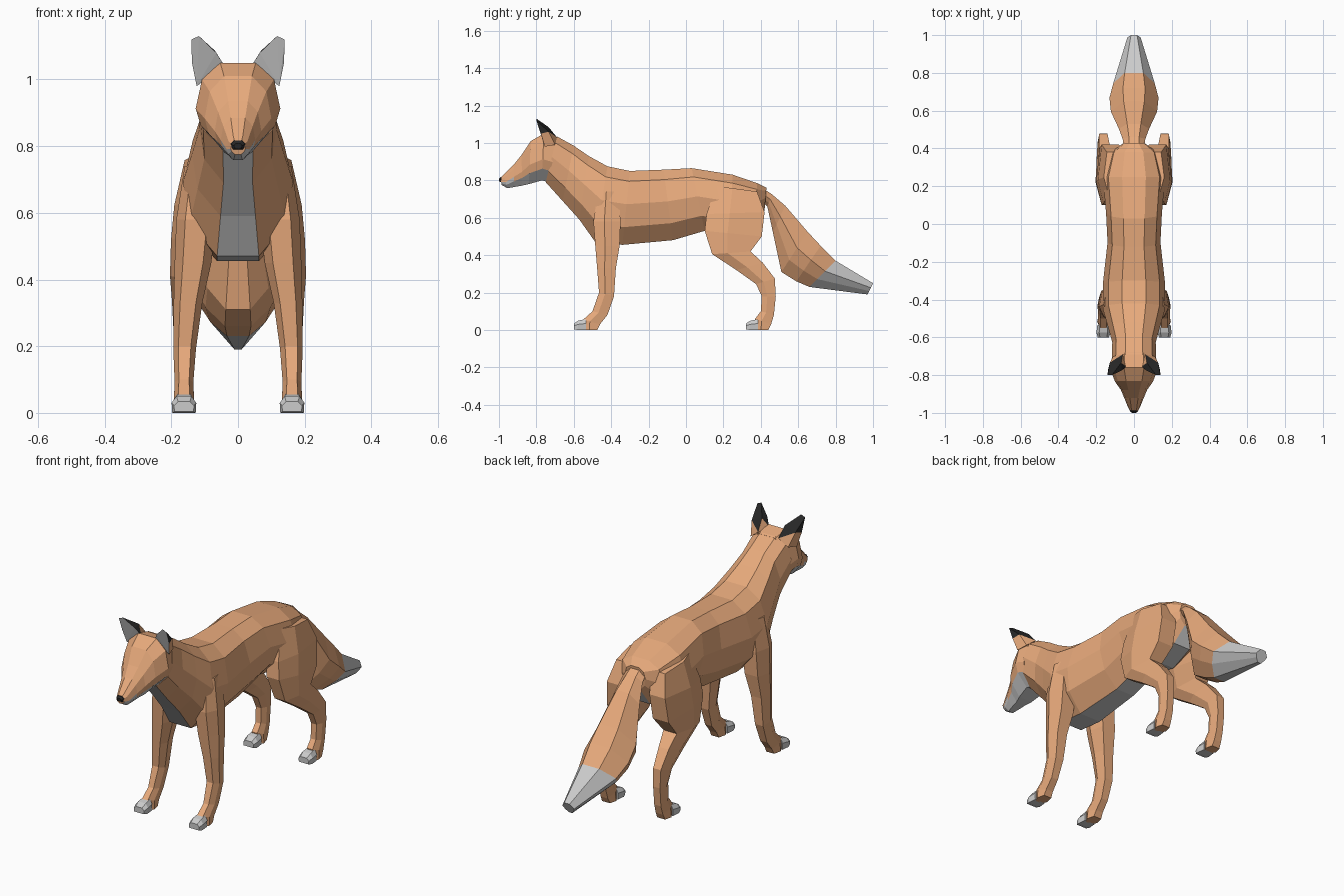
import bpy, bmesh


def material(name, rgb):
    m = bpy.data.materials.new(name)
    m.diffuse_color = (*rgb, 1)
    return m


MATS = [material("orange_fur", (0.8, 0.4, 0.2)),
        material("pale_fur", (0.8, 0.8, 0.8)),
        material("black", (0.02, 0.02, 0.02))]
ORANGE, PALE, BLACK = 0, 1, 2


def finish(name, bm, paint, mirror):
    bmesh.ops.recalc_face_normals(bm, faces=bm.faces)
    bm.normal_update()
    for f in bm.faces:
        f.material_index = paint(f)
    me = bpy.data.meshes.new(name)
    bm.to_mesh(me)
    bm.free()
    for m in MATS:
        me.materials.append(m)
    ob = bpy.data.objects.new(name, me)
    bpy.context.collection.objects.link(ob)
    if mirror:
        ob.modifiers.new("mirror", 'MIRROR')


def loft(name, rings, half, paint=lambda f: ORANGE, mirror=False):
    """Skin rings (y, z of one edge, y, z of the other edge, half width, centre x)."""
    section = half + [(-w, t) for w, t in reversed(half)]
    bm = bmesh.new()
    loops = []
    for ya, za, yb, zb, hw, cx in rings:
        loops.append([bm.verts.new((cx + w * hw, ya + (yb - ya) * t, za + (zb - za) * t))
                      for w, t in section])
    n = len(section)
    for a, b in zip(loops, loops[1:]):
        for i in range(n):
            bm.faces.new((a[i], a[(i + 1) % n], b[(i + 1) % n], b[i]))
    bm.faces.new(loops[0])
    bm.faces.new(loops[-1])
    finish(name, bm, paint, mirror)


def hull(name, points, paint, mirror=False):
    bm = bmesh.new()
    for p in points:
        bm.verts.new(p)
    bmesh.ops.convex_hull(bm, input=bm.verts)
    finish(name, bm, paint, mirror)


BODY = [(0.38, 0), (0.82, 0.14), (1, 0.45), (0.88, 0.76), (0.38, 1)]
HEAD = [(0.42, 0), (0.85, 0.2), (1, 0.55), (0.88, 0.75), (0.4, 1)]
LIMB = [(0.55, 0), (1, 0.4), (0.7, 1)]


# Torso and neck, pale along the underside
def belly(f):
    c = f.calc_center_median()
    return PALE if abs(c.x) < 0.001 and f.normal.z < -0.1 and len(f.verts) == 4 else ORANGE


loft("body", [
    (0.43, 0.76, 0.42, 0.64, 0.06, 0),
    (0.38, 0.785, 0.37, 0.55, 0.13, 0),
    (0.25, 0.83, 0.23, 0.51, 0.165, 0),
    (0.03, 0.865, 0.10, 0.53, 0.148, 0),
    (-0.12, 0.857, -0.07, 0.48, 0.14, 0),
    (-0.30, 0.85, -0.34, 0.455, 0.165, 0),
    (-0.42, 0.875, -0.485, 0.47, 0.165, 0),
    (-0.52, 0.93, -0.57, 0.59, 0.138, 0),
    (-0.60, 0.985, -0.66, 0.69, 0.115, 0),
    (-0.69, 1.035, -0.75, 0.79, 0.118, 0)], BODY, belly)


# Head and muzzle with pale jaw
def jaw(f):
    c = f.calc_center_median()
    return PALE if f.normal.z < -0.25 and c.z < 0.83 else ORANGE


loft("head", [
    (-0.68, 1.03, -0.74, 0.79, 0.116, 0),
    (-0.76, 1.05, -0.77, 0.80, 0.127, 0),
    (-0.83, 1.01, -0.84, 0.78, 0.10, 0),
    (-0.88, 0.935, -0.875, 0.772, 0.07, 0),
    (-0.92, 0.885, -0.92, 0.764, 0.052, 0),
    (-0.975, 0.83, -0.955, 0.758, 0.034, 0),
    (-0.993, 0.812, -0.985, 0.775, 0.022, 0)], HEAD, jaw)

# Nose
loft("nose", [
    (-0.97, 0.82, -0.975, 0.792, 0.023, 0),
    (-0.992, 0.817, -0.99, 0.79, 0.022, 0),
    (-1.0, 0.808, -0.998, 0.792, 0.012, 0)], LIMB, lambda f: BLACK)


# Ears: pale in front, black tips behind
def ear_paint(f):
    if f.normal.y < -0.3:
        return PALE
    return BLACK if f.calc_center_median().z > 1.055 else ORANGE


hull("ears", [
    (0.04, -0.755, 1.04), (0.065, -0.775, 1.08), (0.117, -0.8, 1.13), (0.14, -0.8, 1.12),
    (0.138, -0.775, 1.05), (0.124, -0.755, 0.98), (0.068, -0.735, 1.085),
    (0.128, -0.735, 1.06), (0.06, -0.69, 1.03), (0.11, -0.7, 0.99)], ear_paint, True)

# Bushy tail with pale tip
loft("tail", [
    (0.37, 0.785, 0.40, 0.69, 0.05, 0),
    (0.46, 0.725, 0.435, 0.66, 0.06, 0),
    (0.53, 0.665, 0.465, 0.52, 0.08, 0),
    (0.65, 0.525, 0.51, 0.31, 0.122, 0),
    (0.72, 0.45, 0.59, 0.26, 0.13, 0),
    (0.80, 0.37, 0.66, 0.23, 0.11, 0),
    (1.0, 0.25, 0.97, 0.19, 0.035, 0)], [(0.45, 0), (1, 0.4), (0.75, 0.7), (0.3, 1)],
    lambda f: PALE if f.calc_center_median().y > 0.76 else ORANGE)

# Front legs
loft("front_legs", [
    (-0.47, 0.74, -0.36, 0.74, 0.045, 0.115),
    (-0.495, 0.58, -0.35, 0.58, 0.06, 0.125),
    (-0.485, 0.45, -0.355, 0.45, 0.055, 0.135),
    (-0.475, 0.33, -0.375, 0.33, 0.043, 0.15),
    (-0.465, 0.20, -0.385, 0.18, 0.034, 0.16),
    (-0.50, 0.10, -0.42, 0.08, 0.028, 0.162),
    (-0.55, 0.055, -0.46, 0.03, 0.03, 0.162),
    (-0.545, 0.0, -0.475, 0.0, 0.033, 0.162)], LIMB, mirror=True)

# Hind legs
loft("hind_legs", [
    (0.16, 0.77, 0.38, 0.74, 0.055, 0.105),
    (0.11, 0.62, 0.42, 0.63, 0.066, 0.125),
    (0.10, 0.53, 0.405, 0.50, 0.066, 0.135),
    (0.14, 0.405, 0.345, 0.42, 0.056, 0.148),
    (0.27, 0.32, 0.41, 0.36, 0.042, 0.156),
    (0.375, 0.245, 0.475, 0.275, 0.032, 0.162),
    (0.405, 0.18, 0.48, 0.18, 0.029, 0.163),
    (0.40, 0.10, 0.47, 0.08, 0.028, 0.162),
    (0.37, 0.06, 0.455, 0.03, 0.03, 0.162),
    (0.375, 0.0, 0.44, 0.0, 0.033, 0.162)], LIMB, mirror=True)

# Pale toes
for name, y in (("front_toes", -0.6), ("hind_toes", 0.32)):
    loft(name, [
        (y + 0.065, 0.058, y + 0.065, 0.0, 0.032, 0.162),
        (y + 0.025, 0.05, y + 0.02, 0.0, 0.037, 0.162),
        (y, 0.034, y, 0.004, 0.03, 0.162)],
        [(0.6, 0), (1, 0.4), (0.95, 1)], lambda f: PALE, True)
